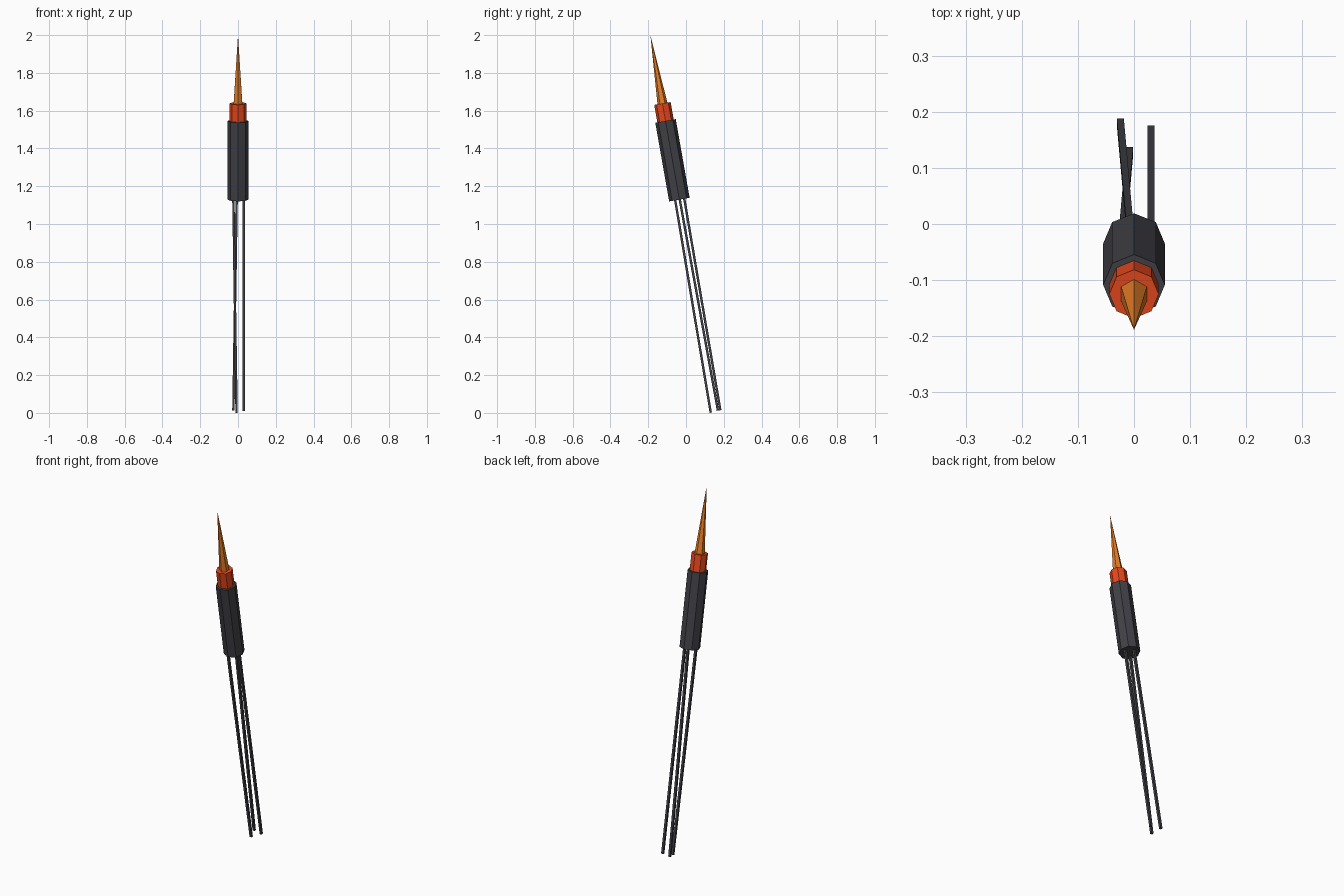
import bpy, math
from mathutils import Vector

if "Cube" in bpy.data.objects:
    bpy.data.objects.remove(bpy.data.objects["Cube"])

TILT = math.radians(10)
AXIS = Vector((0, -math.sin(TILT), math.cos(TILT)))


def material(name, rgb):
    m = bpy.data.materials.new(name)
    m.diffuse_color = (*rgb, 1)
    m.use_nodes = True
    m.node_tree.nodes["Principled BSDF"].inputs["Base Color"].default_value = m.diffuse_color
    return m


charcoal = material("charcoal", (0.052, 0.052, 0.063))
red = material("red", (0.80, 0.065, 0.012))
orange = material("orange", (0.85, 0.22, 0.02))


def tapered(name, mat, base, length, sides, r1, r2):
    """Flat-faced cone or cylinder standing along the tilted axis."""
    bpy.ops.mesh.primitive_cone_add(vertices=sides, radius1=r1, radius2=r2, depth=length,
                                    location=base + AXIS * length / 2, rotation=(TILT, 0, 0))
    ob = bpy.context.object
    ob.name = name
    ob.data.materials.append(mat)
    return base + AXIS * length


def stick(name, bottom, top):
    """Square rod between two points."""
    a, b = Vector(bottom), Vector(top)
    d = (b - a).normalized()
    b += d * 0.02                       # seat the end inside the body
    pitch = math.atan2(-d.y, d.z)
    yaw = math.asin(d.x)
    bpy.ops.mesh.primitive_cube_add(size=1, location=(a + b) / 2, rotation=(pitch, yaw, 0))
    ob = bpy.context.object
    ob.name = name
    ob.scale = (0.0125, 0.0125, (b - a).length)
    ob.data.materials.append(charcoal)


# Body, collar and pointed flame stacked along the axis
p = Vector((0, -0.035, 1.129))
p = tapered("body", charcoal, p, 0.423, 8, 0.055, 0.055)
p = tapered("collar", red, p, 0.094, 8, 0.044, 0.044)
tapered("spike", orange, p, (2.0 - p.z) / AXIS.z, 6, 0.0265, 0)

# Three thin legs, two of them crossing slightly
stick("right_leg", (0.030, 0.169, 0.012), (0.030, -0.033, 1.129))
stick("back_leg", (-0.0245, 0.182, 0.014), (-0.007, -0.009, 1.133))
stick("front_leg", (-0.0075, 0.131, 0.001), (-0.0245, -0.057, 1.125))
